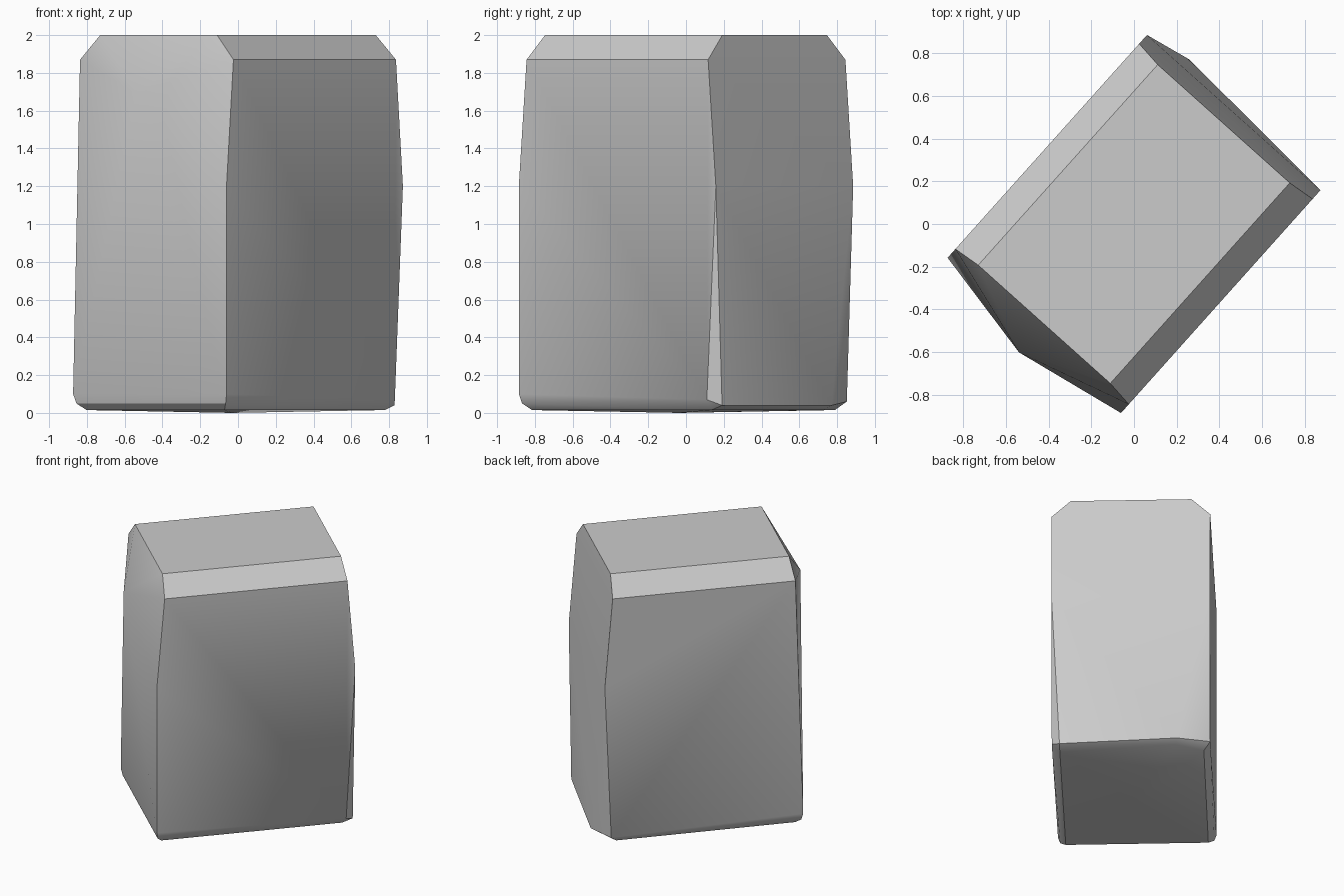
import bpy, bmesh, math
from mathutils import Vector

cube = bpy.data.objects.get("Cube")
if cube:
    bpy.data.objects.remove(cube, do_unlink=True)

# Local frame: u runs along the block, v across it
u_dir = Vector((0.667, 0.745, 0)).normalized()
v_dir = Vector((u_dir.y, -u_dir.x, 0))
WIDE = 0.545

points = []
# Top face and the shoulder below its chamfer
for u in (-1, 1):
    for v in (-1, 1):
        points.append((u * 0.63, v * 0.415, 2))
        points.append((u * 0.645, v * WIDE, 1.87))
# Waist corners, with a bulge on the narrow end
points += [(0.70, WIDE, 1.2), (0.70, -WIDE, 1.2), (-0.70, WIDE, 1.2),
           (-0.807, 0, 1.69)]
# Lower corners
points += [(-0.70, WIDE, 0.10), (-0.70, -WIDE, 0.10),
           (0.636, WIDE, 0.07), (0.695, 0.49, 0.04),
           (0.747, -0.32, 0.04), (0.655, -WIDE, 0.06)]
# Rounded rim and shallow underside
points += [(-0.69, 0.53, 0.05), (-0.69, -0.53, 0.05),
           (-0.655, 0.49, 0.015), (-0.655, -0.49, 0.015),
           (0.62, 0.49, 0.015), (0.70, -0.31, 0.015),
           (0.61, -0.50, 0.015), (-0.05, 0, 0)]

# Wrap the corners in one convex block
bm = bmesh.new()
for u, v, z in points:
    bm.verts.new(u_dir * u + v_dir * v + Vector((0, 0, z)))
hull = bmesh.ops.convex_hull(bm, input=bm.verts[:])
loose = [v for v in bm.verts if not v.link_faces]
bmesh.ops.delete(bm, geom=loose, context="VERTS")
bmesh.ops.recalc_face_normals(bm, faces=bm.faces[:])
mesh = bpy.data.meshes.new("stone_block")
bm.to_mesh(mesh)
bm.free()

block = bpy.data.objects.new("stone_block", mesh)
bpy.context.collection.objects.link(block)

# Plain grey stone
grey = bpy.data.materials.new("stone_grey")
grey.use_nodes = True
colour = (0.6, 0.6, 0.6, 1)
grey.diffuse_color = colour
grey.node_tree.nodes["Principled BSDF"].inputs["Base Color"].default_value = colour
mesh.materials.append(grey)

bpy.context.view_layer.objects.active = block
block.select_set(True)
bpy.ops.object.shade_smooth_by_angle(angle=math.radians(30))
